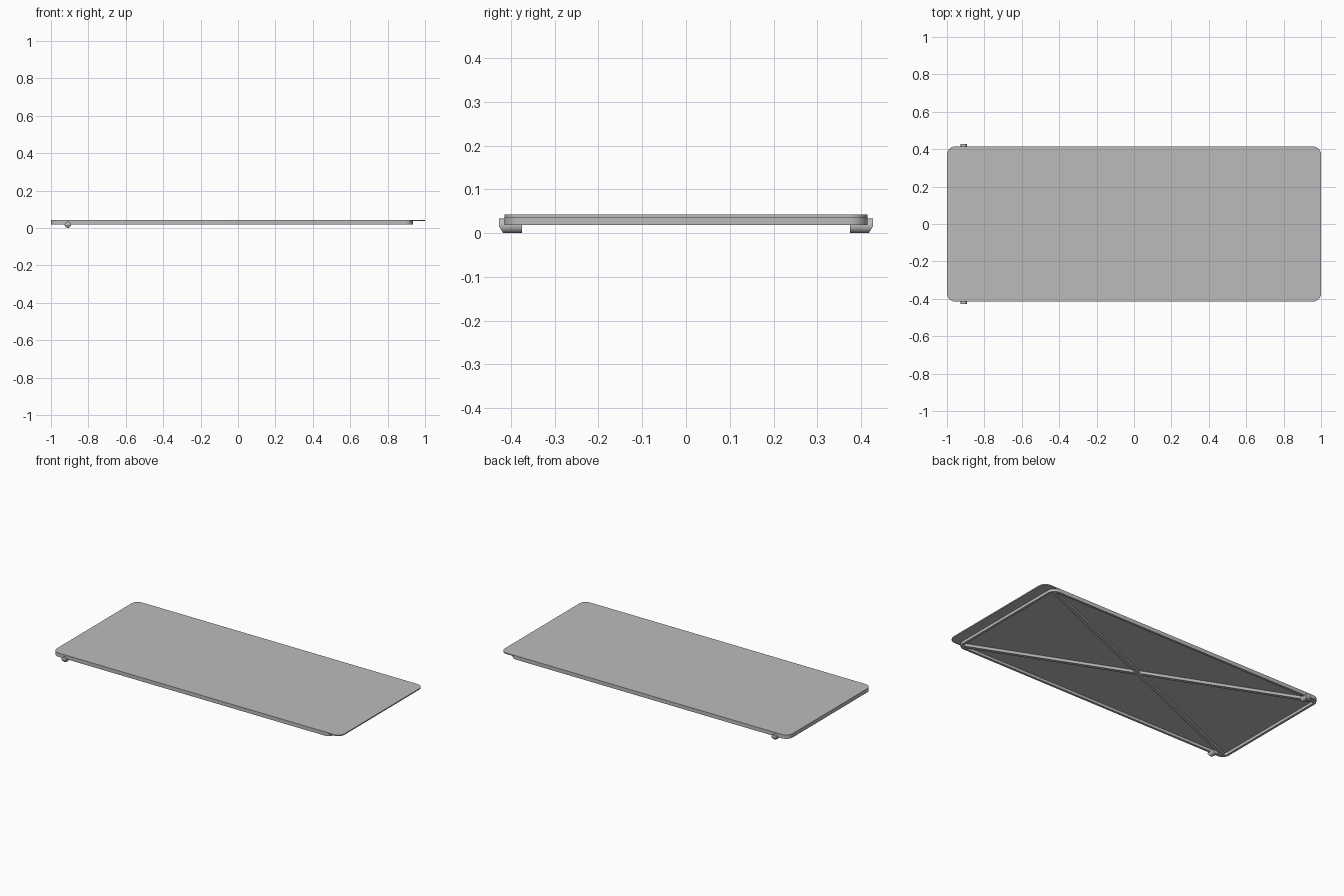
import bpy, bmesh
from math import pi, cos, sin, atan2, hypot
from mathutils import Matrix, Vector

cube = bpy.data.objects.get("Cube")
if cube:
    bpy.data.objects.remove(cube, do_unlink=True)

grey = bpy.data.materials.new("light grey")
grey.use_nodes = True
grey.diffuse_color = (0.5, 0.5, 0.5, 1)
grey.node_tree.nodes["Principled BSDF"].inputs["Base Color"].default_value = (0.5, 0.5, 0.5, 1)

HALF_W = 0.415      # half width of the table
RIM_END = 0.935     # the rim stops short of the overhanging edge
Z0, Z1, Z2 = 0.019, 0.036, 0.043   # rim bottom, panel bottom, panel top
RIM_T = 0.014
RADIUS = 0.045


def finish(name, bm):
    bmesh.ops.recalc_face_normals(bm, faces=bm.faces)
    mesh = bpy.data.meshes.new(name)
    bm.to_mesh(mesh)
    bm.free()
    mesh.materials.append(grey)
    obj = bpy.data.objects.new(name, mesh)
    bpy.context.collection.objects.link(obj)
    bpy.ops.object.select_all(action='DESELECT')
    obj.select_set(True)
    bpy.context.view_layer.objects.active = obj
    bpy.ops.object.shade_smooth_by_angle(angle=pi / 6)
    return obj


def outline(x0, x1, half, r, steps=8):
    """Rounded rectangle, counter-clockwise."""
    corners = [(x1 - r, half - r), (x0 + r, half - r),
               (x0 + r, r - half), (x1 - r, r - half)]
    return [(cx + r * cos((q + i / steps) * pi / 2), cy + r * sin((q + i / steps) * pi / 2))
            for q, (cx, cy) in enumerate(corners) for i in range(steps + 1)]


def loop(bm, points, z):
    return [bm.verts.new((x, y, z)) for x, y in points]


def bridge(bm, a, b):
    for i in range(len(a)):
        bm.faces.new((a[i - 1], a[i], b[i], b[i - 1]))


# Flat top panel
bm = bmesh.new()
pts = outline(-1, 1, HALF_W, RADIUS)
low, high = loop(bm, pts, Z1), loop(bm, pts, Z2)
bridge(bm, low, high)
bm.faces.new(low)
bm.faces.new(high)
finish("table_panel", bm)

# Thin rim under the panel
bm = bmesh.new()
outer = outline(-1, RIM_END, HALF_W, RADIUS)
inner = outline(-1 + RIM_T, RIM_END - RIM_T, HALF_W - RIM_T, RADIUS - RIM_T)
rings = [loop(bm, outer, Z0), loop(bm, outer, Z1), loop(bm, inner, Z1), loop(bm, inner, Z0)]
for i in range(4):
    bridge(bm, rings[i - 1], rings[i])
finish("under_rim", bm)

# Crossed stiffening ribs from corner to corner
mid_x = (RIM_END - 1) / 2
dx, dy = (RIM_END + 1) / 2 - 0.02, HALF_W - 0.02
for side, name in ((1, "diagonal_rib_a"), (-1, "diagonal_rib_b")):
    bm = bmesh.new()
    place = (Matrix.Translation((mid_x, 0, (Z0 + Z1) / 2))
             @ Matrix.Rotation(side * atan2(dy, dx), 4, 'Z')
             @ Matrix.Diagonal((2 * hypot(dx, dy), 0.02, Z1 - Z0, 1)))
    bmesh.ops.create_cube(bm, size=1, matrix=place)
    finish(name, bm)

# Hinge pins, with the lower outer edge cut at a slant
for side, name in ((1, "back_hinge_pin"), (-1, "front_hinge_pin")):
    bm = bmesh.new()
    place = Matrix.Translation((-0.91, side * 0.401, 0.017)) @ Matrix.Rotation(pi / 2, 4, 'X')
    bmesh.ops.create_cone(bm, cap_ends=True, segments=24, radius1=0.017, radius2=0.017,
                          depth=0.052, matrix=place)
    bmesh.ops.bisect_plane(bm, geom=bm.verts[:] + bm.edges[:] + bm.faces[:], dist=1e-6,
                           plane_co=(0, side * 0.427, 0.015),
                           plane_no=Vector((0, side * 0.015, -0.009)).normalized(),
                           clear_outer=True)
    bmesh.ops.holes_fill(bm, edges=[e for e in bm.edges if e.is_boundary])
    finish(name, bm)
